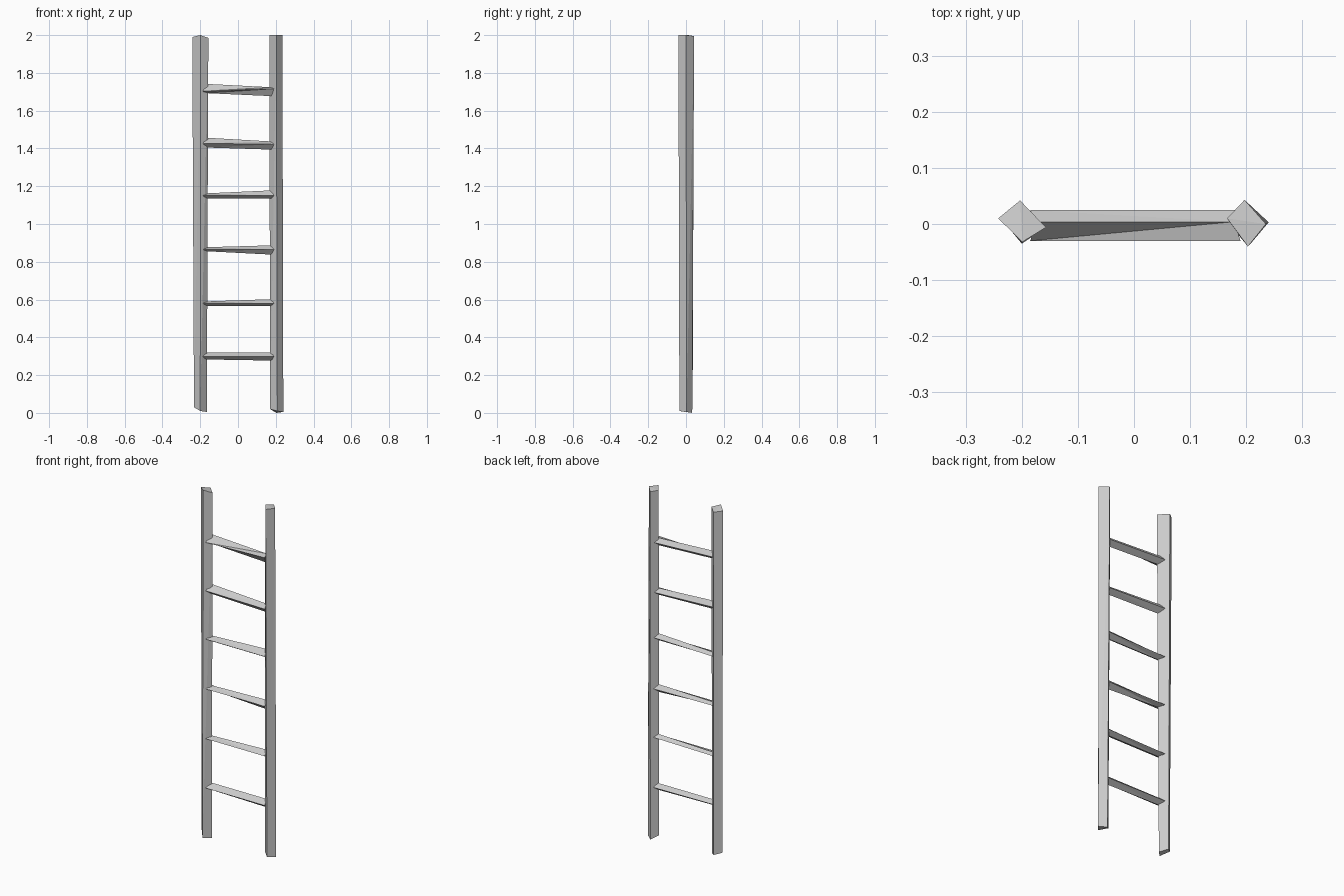
import bpy
import bmesh

cube = bpy.data.objects.get("Cube")
if cube:
    bpy.data.objects.remove(cube)

grey = bpy.data.materials.new("weathered_grey")
grey.use_nodes = True
colour = (0.6, 0.6, 0.6, 1)
grey.diffuse_color = colour
grey.node_tree.nodes["Principled BSDF"].inputs["Base Color"].default_value = colour


def bar(name, start, end):
    """Flat-shaded four-sided bar between two diamond ends."""
    bm = bmesh.new()
    a = [bm.verts.new(p) for p in start]
    b = [bm.verts.new(p) for p in end]
    bm.faces.new(a)
    bm.faces.new(b)
    for i in range(4):
        j = (i + 1) % 4
        bm.faces.new((a[i], a[j], b[j], b[i]))
    bmesh.ops.recalc_face_normals(bm, faces=bm.faces)
    bmesh.ops.triangulate(bm, faces=bm.faces)
    mesh = bpy.data.meshes.new(name)
    bm.to_mesh(mesh)
    bm.free()
    mesh.materials.append(grey)
    obj = bpy.data.objects.new(name, mesh)
    bpy.context.collection.objects.link(obj)


# Uneven rails: outer corners in the order -x, front, +x, back
bar("right_rail",
    [(-.233, .005, .03), (-.2, -.035, .01), (-.165, 0, .005), (-.2, .035, .02)],
    [(-.242, .01, 1.99), (-.199, -.032, 2), (-.157, -.006, 1.985), (-.203, .042, 1.985)])
bar("left_rail",
    [(.17, 0, .02), (.208, -.035, .01), (.24, .003, .005), (.203, .033, 0)],
    [(.166, .01, 2), (.203, -.04, 2), (.235, 0, 2), (.197, .043, 1.995)])

# Twisted rungs: heights of top, front and bottom edges at each end
rungs = [
    ((.32, .298, .283), (.32, .298, .277)),
    ((.59, .58, .567), (.602, .58, .567)),
    ((.877, .865, .856), (.887, .865, .838)),
    ((1.162, 1.15, 1.134), (1.178, 1.15, 1.134)),
    ((1.457, 1.427, 1.405), (1.437, 1.422, 1.394)),
    ((1.742, 1.703, 1.693), (1.724, 1.716, 1.677)),
]


def rung_end(x, heights):
    top, front, bottom = heights
    middle = (top + bottom) / 2
    side = 1 if x > 0 else -1
    return [(x, .004, top), (x + side * .012, -.03, front),
            (x, -.004, bottom), (x + side * .012, .025, middle)]


for i, (right, left) in enumerate(rungs):
    bar(f"rung_{i + 1}", rung_end(-.173, right), rung_end(.178, left))
